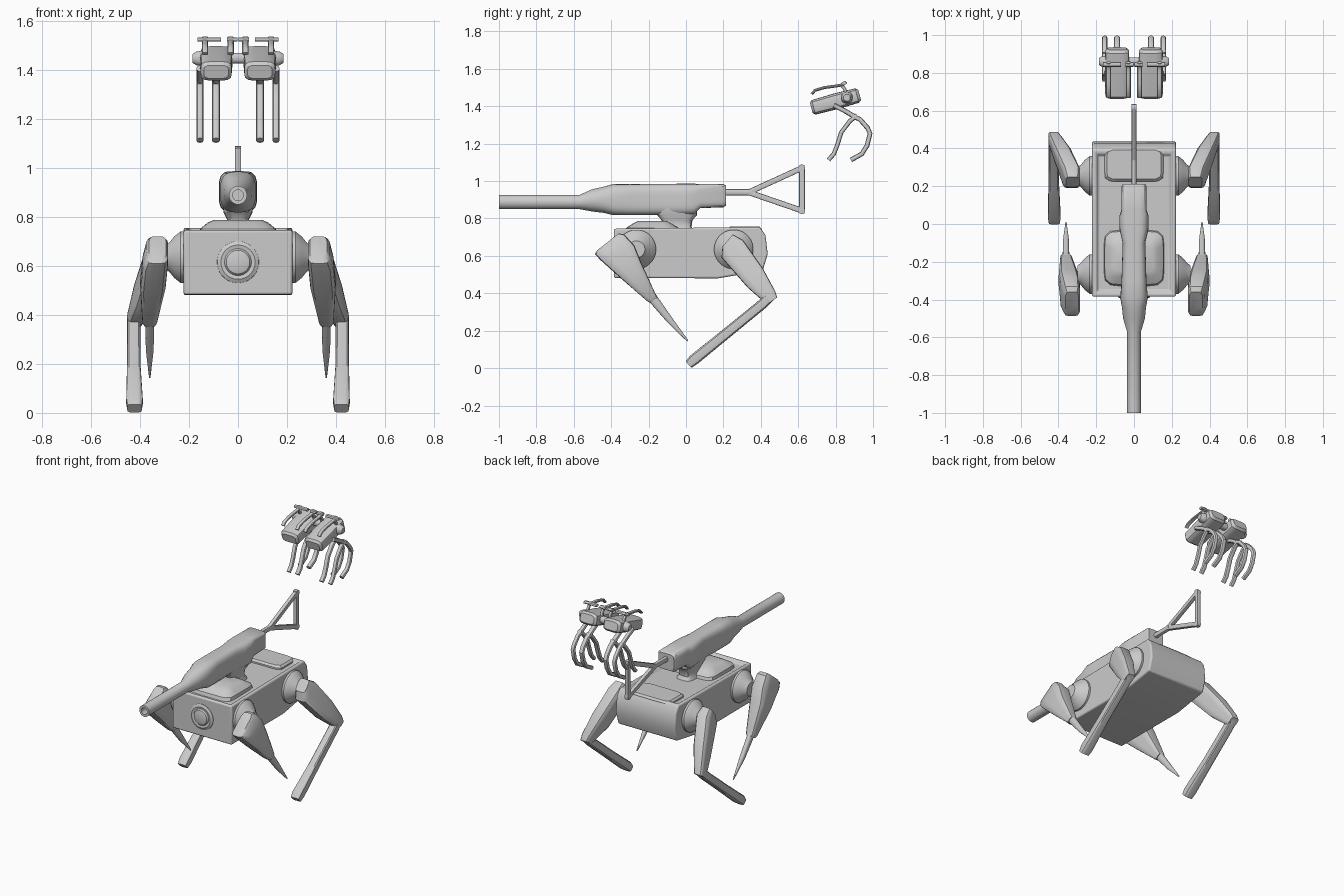
import bpy, bmesh, math
from mathutils import Vector as V

if "Cube" in bpy.data.objects:
    bpy.data.objects.remove(bpy.data.objects["Cube"])

X, Y, Z = V((1, 0, 0)), V((0, 1, 0)), V((0, 0, 1))


def finish(name, bm):
    bmesh.ops.recalc_face_normals(bm, faces=bm.faces)
    me = bpy.data.meshes.new(name)
    bm.to_mesh(me)
    bm.free()
    ob = bpy.data.objects.new(name, me)
    bpy.context.collection.objects.link(ob)
    return ob


def ring(c, u, v, p=2.0, n=24):
    """Superellipse cross-section: p=2 is round, larger is boxier."""
    out = []
    for i in range(n):
        a = 2 * math.pi * (i + 0.5) / n
        s, t = math.cos(a), math.sin(a)
        k = (abs(s) ** p + abs(t) ** p) ** (-1 / p)
        out.append(V(c) + u * s * k + v * t * k)
    return out


def loft(name, rings):
    bm = bmesh.new()
    rs = [[bm.verts.new(q) for q in r] for r in rings]
    n = len(rs[0])
    for a, b in zip(rs, rs[1:]):
        for i in range(n):
            j = (i + 1) % n
            bm.faces.new((a[i], a[j], b[j], b[i]))
    bm.faces.new(rs[0])
    bm.faces.new(rs[-1])
    return finish(name, bm)


def limb(name, side, secs, p=5):
    """Each section: x centre, half width, and the two outline points (y, z)."""
    rings = []
    for x, hx, a, b in secs:
        a, b = V((side * x, *a)), V((side * x, *b))
        rings.append(ring((a + b) / 2, X * hx, (b - a) / 2, p))
    return loft(name, rings)


def tube(name, x, pts, hx, r, p=2.5, n=12):
    """Bent bar following (y, z) points in a plane of constant x."""
    q = [V((x, *c)) for c in pts]
    rings = []
    for i, c in enumerate(q):
        t = (q[min(i + 1, len(q) - 1)] - q[max(i - 1, 0)]).normalized()
        rings.append(ring(c, X * hx, t.cross(X) * r, p, n))
    return loft(name, rings)


def bevel(ob, w, seg=3):
    m = ob.modifiers.new("bevel", 'BEVEL')
    m.width, m.segments, m.limit_method = w, seg, 'ANGLE'


# Body: side profile extruded across, with a recessed deck
prof = [(-.385, .482), (-.385, .745), (.395, .755), (.425, .71), (.437, .61), (.41, .52), (.17, .48)]
bm = bmesh.new()
L = [bm.verts.new((-.222, y, z)) for y, z in prof]
R = [bm.verts.new((.222, y, z)) for y, z in prof]
bm.faces.new(L)
bm.faces.new(R)
sides = [bm.faces.new((L[i], L[(i + 1) % 7], R[(i + 1) % 7], R[i])) for i in range(7)]
bmesh.ops.recalc_face_normals(bm, faces=bm.faces)
bmesh.ops.inset_region(bm, faces=[sides[1]], thickness=.035)
bmesh.ops.inset_region(bm, faces=[sides[1]], thickness=.01, depth=-.018)
bevel(finish("body", bm), .012)

# Raised rear deck panel, turret base and pedestal
loft("rear_deck_panel", [ring((0, .315, z), X * a, Y * b, 9, 32)
                         for z, a, b in [(.72, .155, .09), (.745, .155, .09), (.757, .143, .078)]])
loft("turret_base", [ring((0, -.18, z), X * a, Y * b, 7, 32)
                     for z, a, b in [(.72, .16, .15), (.75, .155, .14), (.775, .125, .1), (.787, .1, .075)]])
loft("turret_pedestal", [ring((0, -.048, z), X * a, Y * b, 4)
                         for z, a, b in [(.72, .065, .1), (.755, .045, .078), (.79, .045, .082),
                                         (.82, .06, .108), (.87, .06, .108)]])

# Round front sensor
loft("front_sensor", [ring((0, y, .615), X * r, Z * r, 2, 32)
                      for y, r in [(-.37, .088), (-.388, .085), (-.396, .07), (-.393, .055),
                                   (-.402, .048), (-.407, .03)]])

# Gun: hollow barrel swelling into the receiver
gun = [(-.85, .888, .022, .022, 2), (-1, .888, .022, .022, 2), (-1, .888, .037, .038, 2),
       (-.57, .888, .037, .038, 2), (-.5, .897, .058, .06, 2), (-.44, .9, .064, .07, 2.3),
       (-.39, .901, .073, .083, 3), (-.3, .901, .066, .082, 4), (-.1, .902, .06, .083, 4),
       (-.03, .902, .076, .084, 4), (.04, .902, .078, .084, 4), (.075, .92, .066, .065, 7),
       (.2, .922, .066, .062, 7), (.213, .922, .058, .054, 7)]
loft("gun", [ring((0, y, z), X * a, Z * b, p, 32) for y, z, a, b, p in gun])

# Triangular shoulder stock
tube("stock_rod", 0, [(.2, .94), (.35, .94)], .014, .018)
tri = [(.335, .94), (.62, 1.07), (.62, .842)]
for i in range(3):
    tube("stock_bar", 0, [tri[i], tri[(i + 1) % 3]], .013, .015, 6)
for y, z in tri[1:]:
    loft("stock_corner", [ring((x, y, z), Y * .016, Z * .018, 4, 12) for x in (-.013, .013)])

for s in (-1, 1):
    # Hip joints
    for label, y in (("front", -.265), ("rear", .255)):
        loft(label + "_hip", [ring((s * x, y, .635), Y * r, Z * r, 2, 32)
                              for x, r in [(.2, .105), (.235, .105), (.26, .085), (.28, .06), (.3, .045)]])
    # Front legs
    limb("front_thigh", s, [(.328, .035, (-.475, .63), (-.36, .72)),
                            (.33, .045, (-.487, .61), (-.33, .715)),
                            (.338, .052, (-.46, .58), (-.275, .655)),
                            (.347, .052, (-.36, .49), (-.24, .565)),
                            (.36, .03, (-.21, .36), (-.16, .39)),
                            (.36, .022, (-.195, .35), (-.155, .375))])
    limb("front_shin_spike", s, [(.36, .018, (-.21, .37), (-.165, .4)),
                                 (.36, .016, (-.1, .245), (-.075, .27)),
                                 (.36, .003, (.006, .142), (.012, .148))], 2.5)
    # Rear legs
    limb("rear_thigh", s, [(.325, .036, (.195, .65), (.25, .715)),
                           (.33, .048, (.19, .59), (.305, .685)),
                           (.38, .046, (.33, .43), (.41, .535)),
                           (.418, .034, (.41, .36), (.475, .415)),
                           (.425, .028, (.44, .345), (.488, .378))])
    limb("rear_shin", s, [(.425, .026, (.42, .39), (.48, .375)),
                          (.425, .027, (.375, .35), (.43, .325)),
                          (.425, .028, (.19, .2), (.235, .165)),
                          (.422, .034, (.02, .065), (.065, .025)),
                          (.422, .03, (-.002, .035), (.03, .002))])

    # Flying unit: tilted pod with side lug
    d, nrm = V((0, .965, .262)), V((0, -.262, .965))
    c = V((s * .089, .803, 1.427))
    loft("flyer_pod", [ring(c + d * t, X * a, nrm * b, 4.5)
                       for t, a, b in [(-.138, .05, .028), (-.125, .063, .04), (0, .066, .043),
                                       (.115, .063, .04), (.13, .05, .028)]])
    loft("flyer_side_lug", [ring((s * x, .86, 1.446), Y * r, Z * r, 2.5, 16)
                            for x, r in [(.14, .032), (.17, .028), (.186, .018)]])
    # Hooked claws below the pod
    for x, hx in ((.09, .016), (.155, .014)):
        tube("flyer_claw_root", s * x, [(.79, 1.405), (.85, 1.375), (.9, 1.345)], hx, .013)
        tube("flyer_front_claw", s * x, [(.915, 1.352), (.875, 1.32), (.83, 1.26), (.808, 1.19),
                                         (.79, 1.145), (.762, 1.113)], hx, .012)
        tube("flyer_rear_claw", s * x, [(.885, 1.35), (.93, 1.33), (.97, 1.285), (.984, 1.255),
                                        (.968, 1.19), (.94, 1.145), (.882, 1.113)], hx, .013)
    # Thin curved arms above the pod with cross heads
    for x, x0, x1 in ((.135, .07, .165), (.03, .003, .045)):
        tube("flyer_top_arm", s * x, [(.672, 1.465), (.69, 1.485), (.74, 1.5), (.8, 1.508),
                                      (.84, 1.515), (.856, 1.53)], .013, .008)
        tube("flyer_arm_strut", s * x, [(.83, 1.515), (.85, 1.49), (.86, 1.45)], .01, .009)
        loft("flyer_arm_head", [ring((s * q, .845, 1.523), Y * .013, Z * .009, 2.5, 12) for q in (x0, x1)])

# Bridge joining the two pods
loft("flyer_bridge", [ring((x, .86, 1.447), Y * .022, Z * .022, 2.5, 16) for x in (-.05, 0, .05)])

# Smooth shading with crisp edges
bpy.ops.object.select_all(action='SELECT')
bpy.context.view_layer.objects.active = bpy.context.selected_objects[0]
bpy.ops.object.shade_smooth_by_angle(angle=math.radians(35))
